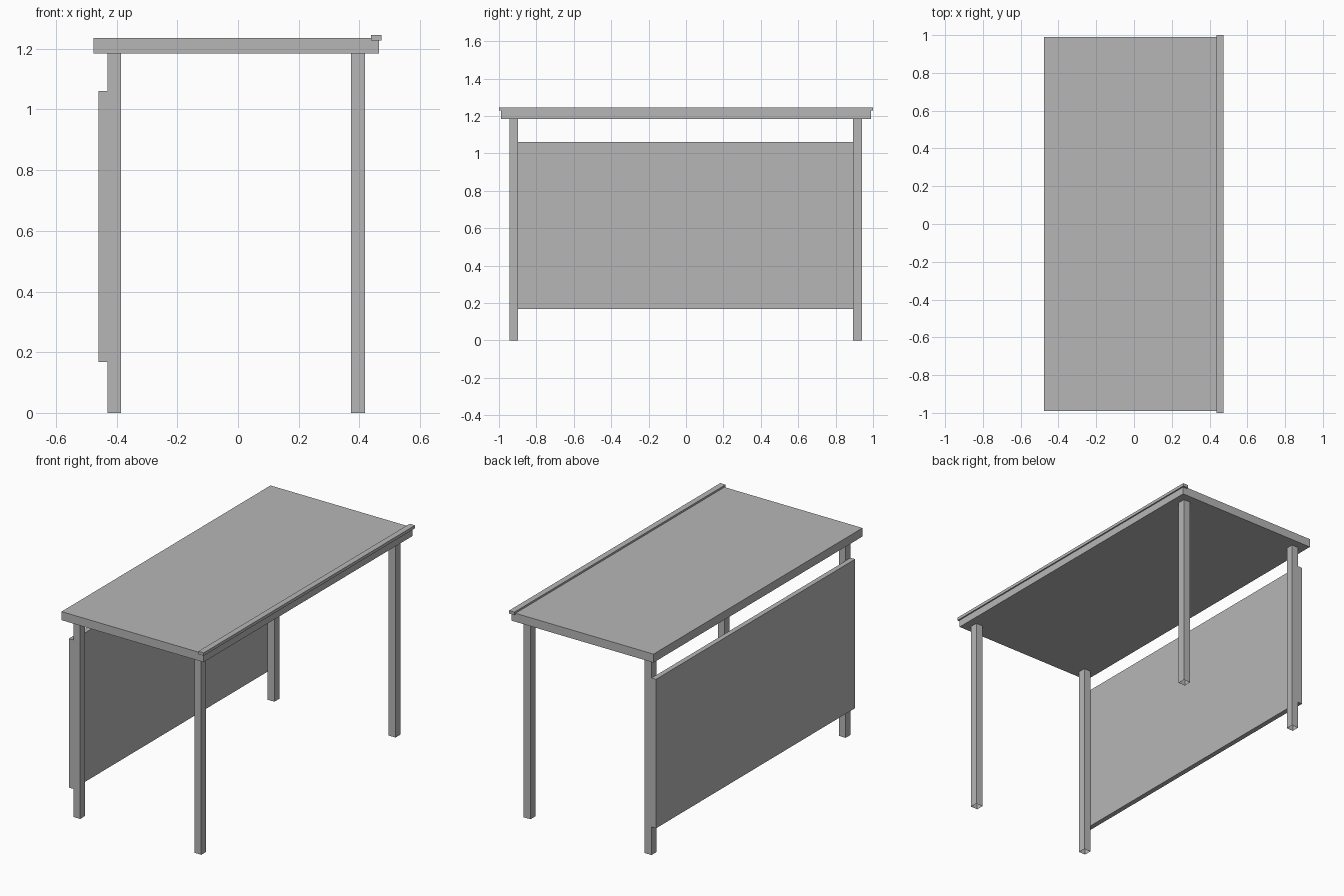
import bpy
import bmesh

cube = bpy.data.objects.get("Cube")
if cube:
    bpy.data.objects.remove(cube, do_unlink=True)

# Single plain grey finish
grey = bpy.data.materials.new("plain grey")
grey.use_nodes = True
colour = (0.47, 0.47, 0.47, 1)
grey.diffuse_color = colour
grey.node_tree.nodes["Principled BSDF"].inputs["Base Color"].default_value = colour


def box(name, x, y, z, open_ends=False):
    """Box from (min, max) ranges; open_ends leaves a hollow upright tube."""
    bm = bmesh.new()
    bmesh.ops.create_cube(bm, size=1)
    for v in bm.verts:
        v.co = [r[0] if c < 0 else r[1] for c, r in zip(v.co, (x, y, z))]
    bm.normal_update()
    if open_ends:
        caps = [f for f in bm.faces if abs(f.normal.z) > 0.5]
        bmesh.ops.delete(bm, geom=caps, context="FACES_ONLY")
    mesh = bpy.data.meshes.new(name)
    bm.to_mesh(mesh)
    bm.free()
    mesh.materials.append(grey)
    obj = bpy.data.objects.new(name, mesh)
    bpy.context.collection.objects.link(obj)
    return obj


# Table top and the thin strip along its left edge
box("table_top", (-0.477, 0.465), (-0.99, 0.989), (1.184, 1.235))
box("edge_strip", (0.438, 0.473), (-1, 1), (1.228, 1.246))

# Four hollow square legs
for side, x in (("right", (-0.43, -0.385)), ("left", (0.372, 0.418))):
    for end, y in (("front", (-0.945, -0.898)), ("back", (0.894, 0.941))):
        box(f"{end}_{side}_leg", x, y, (0, 1.184), open_ends=True)

# Modesty panel fixed to the outside of the right legs
box("modesty_panel", (-0.46, -0.43), (-0.945, 0.941), (0.168, 1.061))
